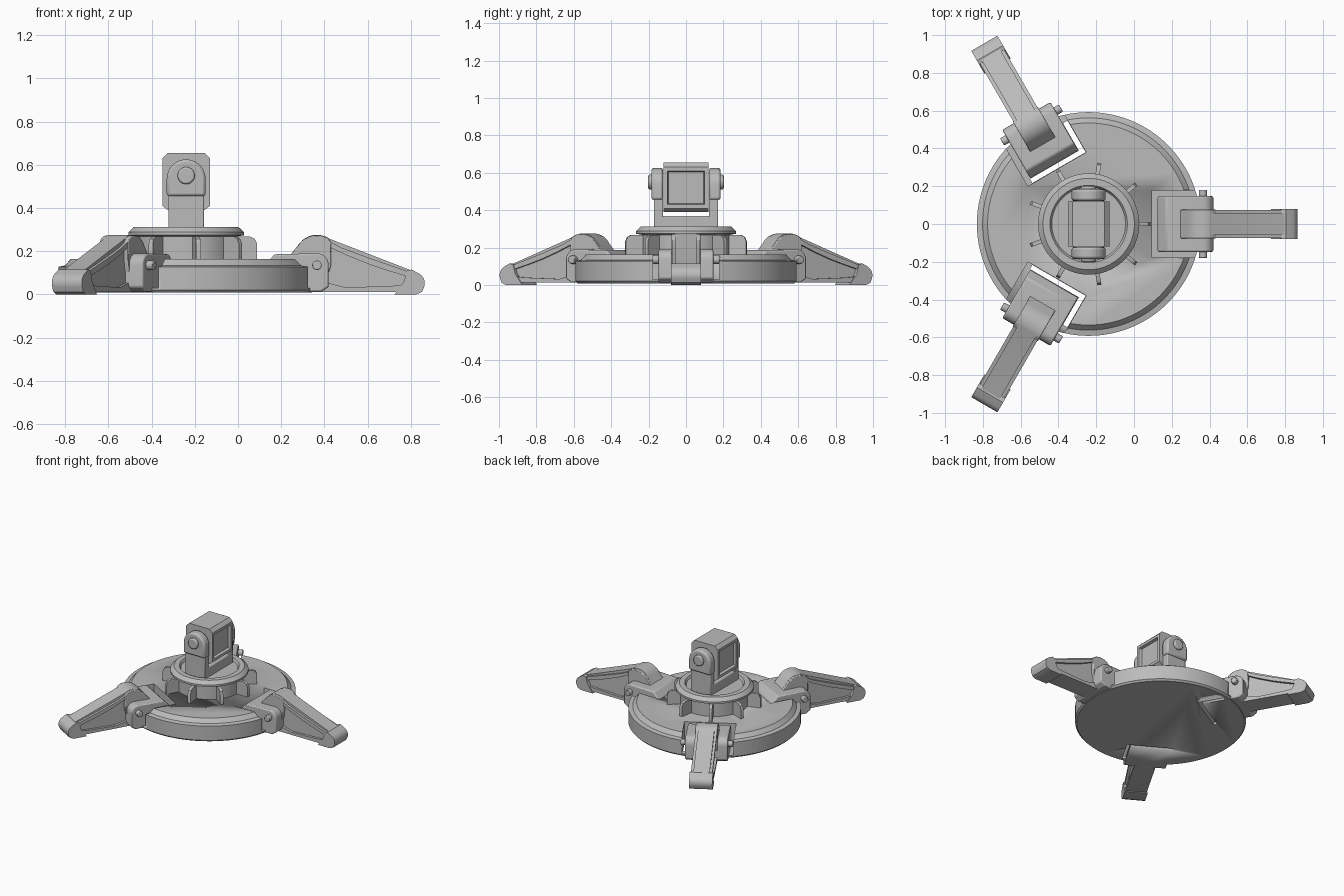
import bpy, bmesh, math
from mathutils import Matrix, Vector

if "Cube" in bpy.data.objects:
    bpy.data.objects.remove(bpy.data.objects["Cube"])

CX = -0.24  # hub axis
grey = bpy.data.materials.new("plain grey")
grey.diffuse_color = (0.5, 0.5, 0.5, 1)
grey.use_nodes = True
grey.node_tree.nodes["Principled BSDF"].inputs["Base Color"].default_value = grey.diffuse_color


def finish(name, bm, turn=0.0, bevel=0.0):
    """Turn a mesh about the hub axis, bevel it and smooth shallow angles."""
    bmesh.ops.recalc_face_normals(bm, faces=bm.faces)
    bm.transform(Matrix.Translation((CX, 0, 0)) @ Matrix.Rotation(turn, 4, 'Z'))
    me = bpy.data.meshes.new(name)
    bm.to_mesh(me)
    bm.free()
    ob = bpy.data.objects.new(name, me)
    bpy.context.collection.objects.link(ob)
    me.materials.append(grey)
    bpy.ops.object.select_all(action='DESELECT')
    ob.select_set(True)
    bpy.context.view_layer.objects.active = ob
    bpy.ops.object.shade_smooth_by_angle(angle=math.radians(30))
    if bevel:
        m = ob.modifiers.new("bevel", 'BEVEL')
        m.width = bevel
        m.segments = 2
        m.limit_method = 'ANGLE'
        m.angle_limit = math.radians(40)
    return ob


def prism_mesh(pts, y0, y1):
    """Side profile (r, z) pulled from y0 to y1."""
    bm = bmesh.new()
    a = [bm.verts.new((x, y0, z)) for x, z in pts]
    b = [bm.verts.new((x, y1, z)) for x, z in pts]
    n = len(pts)
    bm.faces.new(a)
    bm.faces.new(b[::-1])
    for i in range(n):
        bm.faces.new((a[i], b[i], b[(i + 1) % n], a[(i + 1) % n]))
    return bm


def prism(name, pts, y0, y1, turn=0.0, bevel=0.0):
    return finish(name, prism_mesh(pts, y0, y1), turn, bevel)


def box(name, x0, x1, y0, y1, z0, z1, turn=0.0, bevel=0.0):
    return prism(name, [(x0, z0), (x1, z0), (x1, z1), (x0, z1)], y0, y1, turn, bevel)


def arc(cx, cz, r, a0, a1, n):
    return [(cx + r * math.cos(math.radians(a0 + (a1 - a0) * i / n)),
             cz + r * math.sin(math.radians(a0 + (a1 - a0) * i / n))) for i in range(n + 1)]


def lathe(name, prof, n=96):
    """Profile (r, z) spun about the hub axis."""
    bm = bmesh.new()
    rows = [[bm.verts.new((r * math.cos(2 * math.pi * i / n), r * math.sin(2 * math.pi * i / n), z))
             for i in range(n)] for r, z in prof]
    for lo, hi in zip(rows, rows[1:]):
        for i in range(n):
            j = (i + 1) % n
            bm.faces.new((lo[i], lo[j], hi[j], hi[i]))
    bm.faces.new(rows[0])
    bm.faces.new(rows[-1])
    return finish(name, bm)


def cut(ob, cutter):
    m = ob.modifiers.new("cut", 'BOOLEAN')
    m.operation = 'DIFFERENCE'
    m.solver = 'EXACT'
    m.object = cutter
    cutter.hide_render = True
    bpy.ops.object.select_all(action='DESELECT')
    bpy.context.view_layer.objects.active = ob
    ob.select_set(True)
    bpy.ops.object.modifier_apply(modifier=m.name)
    bpy.data.objects.remove(cutter)


TURNS = [0, math.radians(120), math.radians(240)]

# Base disc with stepped rim and three hinge pockets
disc = lathe("base_disc", [(0.58, 0.008), (0.592, 0.02), (0.592, 0.128), (0.562, 0.134),
                           (0.535, 0.163)], 128)
for t in TURNS:
    cut(disc, box("pocket_cutter", 0.335, 0.8, -0.178, 0.178, 0.03, 0.4, t))
# Open slots in the floor of the two left pockets
for t, s in ((TURNS[1], -1), (TURNS[2], 1)):
    cut(disc, box("slot_cutter", 0.337, 0.362, -0.15, 0.15, -0.1, 0.1, t))
    y0, y1 = sorted((s * 0.149, s * 0.176))
    cut(disc, box("slot_cutter", 0.337, 0.53, y0, y1, -0.1, 0.1, t))

# Hub drum with overhanging collar and shallow recess
lathe("hub_drum", [(0.235, 0.15), (0.235, 0.268), (0.268, 0.274), (0.268, 0.288),
                   (0.242, 0.312), (0.205, 0.312), (0.195, 0.295)])

# Nine ribs around the hub
rib = [(0.2, 0.15), (0.328, 0.15), (0.328, 0.235), (0.318, 0.257), (0.297, 0.268), (0.2, 0.268)]
for k in range(9):
    prism("hub_rib", rib, -0.011, 0.011, math.radians(40 * k))

# Folding legs
block = ([(0.365, 0.012), (0.625, 0.012), (0.66, 0.035)] + arc(0.605, 0.135, 0.055, 0, 90, 6)
         + [(0.41, 0.186), (0.365, 0.14)])
arm = ([(0.46, 0.05), (0.62, 0.012), (0.97, 0.012), (1.04, 0.03), (1.04, 0.112)]
       + arc(0.605, 0.173, 0.103, 55, 150, 10) + [(0.48, 0.18)])
knuckle = ([(0.46, 0.05), (0.64, 0.05), (0.67, 0.13), (0.672, 0.24)]
           + arc(0.605, 0.171, 0.103, 60, 150, 10) + [(0.48, 0.18)])
top_rail = [(0.65, 0.252), (0.72, 0.216), (0.85, 0.168), (1.04, 0.102), (1.04, 0.078),
            (0.94, 0.108), (0.85, 0.138), (0.75, 0.178), (0.65, 0.225)]
low_rail = [(0.63, 0.012), (0.97, 0.012), (1.04, 0.02), (1.04, 0.05), (0.96, 0.04),
            (0.74, 0.032), (0.63, 0.06)]
foot = ([(0.965, 0.0), (1.065, 0.0), (1.092, 0.012)] + arc(1.055, 0.052, 0.05, -20, 60, 6)
        + [(1.045, 0.115), (1.022, 0.11), (1.008, 0.06)])
for t in TURNS:
    prism("hinge_block", block, -0.147, 0.147, t, 0.008)
    prism("leg_knuckle", knuckle, -0.077, 0.077, t, 0.004)
    prism("leg_web", arm, -0.056, 0.056, t)
    prism("leg_top_rail", top_rail, -0.074, 0.074, t)
    prism("leg_bottom_rail", low_rail, -0.074, 0.074, t)
    prism("leg_foot", foot, -0.08, 0.08, t)
    prism("hinge_pin", arc(0.605, 0.135, 0.022, 0, 345, 23), -0.18, 0.18, t, 0.005)

# Swivel fork: base, two rounded cheeks, cross pin
box("fork_base", -0.082, 0.082, -0.172, 0.172, 0.28, 0.37, 0, 0.008)
cheek_low = [(-0.082, 0.3), (0.082, 0.3), (0.082, 0.46), (-0.082, 0.46)]
cheek_top = [(-0.09, 0.455), (0.09, 0.455)] + arc(0, 0.535, 0.09, 0, 180, 18)
for s in (-1, 1):
    prism("fork_cheek_lower", cheek_low, *sorted((s * 0.122, s * 0.172)), 0, 0.005)
    prism("fork_cheek_upper", cheek_top, *sorted((s * 0.122, s * 0.185)), 0, 0.012)
    prism("fork_pin", arc(0, 0.55, 0.04, 0, 345, 23), *sorted((s * 0.15, s * 0.202)), 0, 0.008)

# Tilting head block with recessed panels on both broad sides
head = [(-0.085, 0.39), (0.085, 0.39), (0.11, 0.41), (0.11, 0.63), (0.085, 0.655),
        (-0.085, 0.655), (-0.11, 0.63), (-0.11, 0.41)]
bm = prism_mesh(head, -0.12, 0.12)
bmesh.ops.recalc_face_normals(bm, faces=bm.faces)
bm.normal_update()
panels = [f for f in bm.faces if abs(f.normal.x) > 0.95]
bmesh.ops.inset_individual(bm, faces=panels, thickness=0.028, depth=0)
bmesh.ops.inset_individual(bm, faces=panels, thickness=0.008, depth=-0.02)
finish("head_block", bm)
